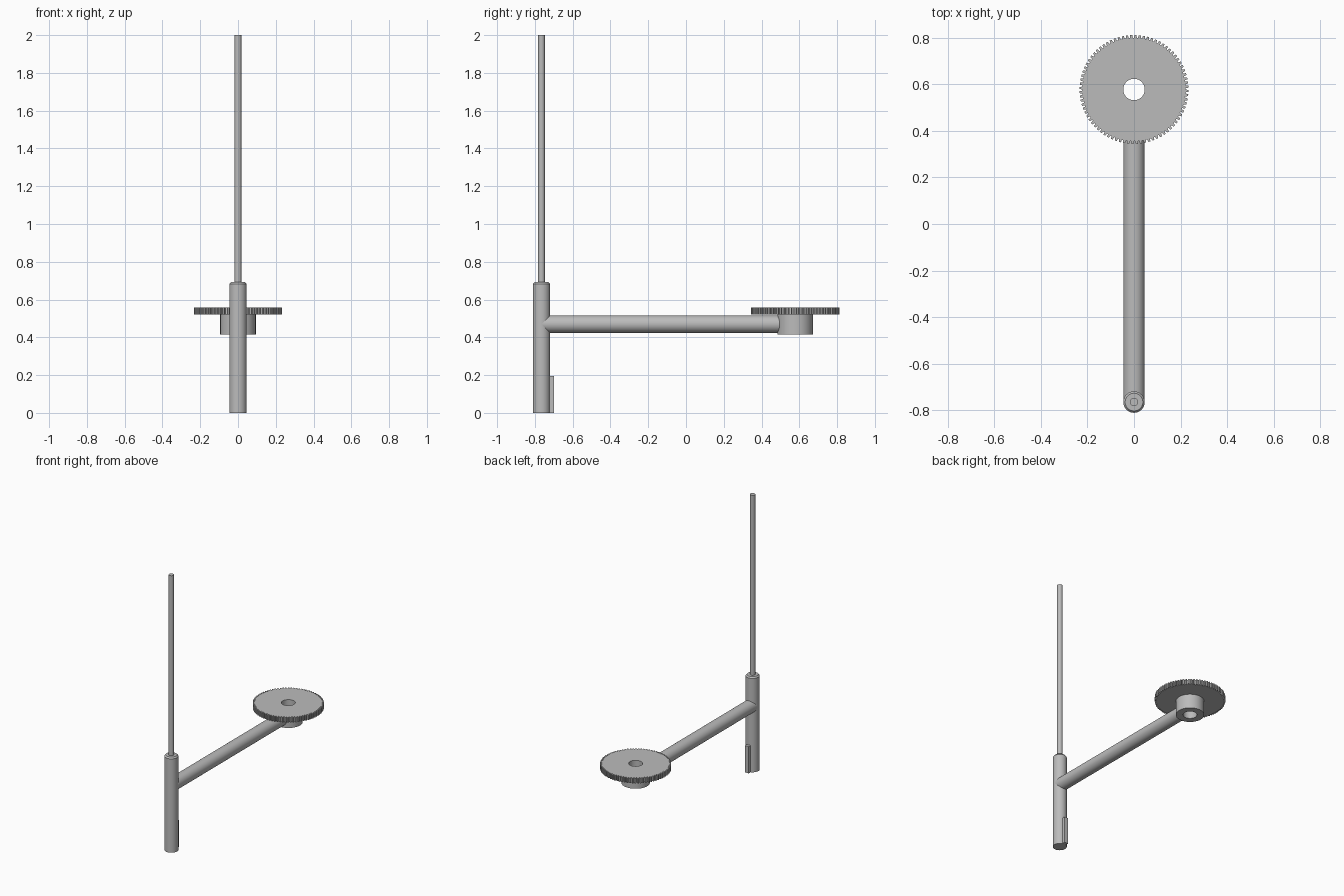
import bpy, bmesh
from math import sin, cos, pi, radians
from mathutils import Matrix

cube = bpy.data.objects.get("Cube")
if cube:
    bpy.data.objects.remove(cube)

grey = bpy.data.materials.new("plain grey")
grey.use_nodes = True
grey.diffuse_color = (0.5, 0.5, 0.5, 1)
grey.node_tree.nodes["Principled BSDF"].inputs["Base Color"].default_value = (0.5, 0.5, 0.5, 1)

POST_Y, GEAR_Y = -0.765, 0.578
TUBE_R, BORE_R, HUB_R = 0.046, 0.046, 0.094


def finish(name, bm, location):
    bmesh.ops.recalc_face_normals(bm, faces=bm.faces)
    mesh = bpy.data.meshes.new(name)
    bm.to_mesh(mesh)
    bm.free()
    mesh.materials.append(grey)
    obj = bpy.data.objects.new(name, mesh)
    bpy.context.collection.objects.link(obj)
    obj.location = location
    bpy.ops.object.select_all(action="DESELECT")
    obj.select_set(True)
    bpy.context.view_layer.objects.active = obj
    bpy.ops.object.shade_smooth_by_angle(angle=radians(25))
    return obj


def lathe(name, profile, location, closed=False, matrix=None, sides=64):
    """Revolve an (r, z) profile; a closed profile makes a ring, an open one gets end caps."""
    bm = bmesh.new()
    loops = [[bm.verts.new((r * cos(2 * pi * i / sides), r * sin(2 * pi * i / sides), z))
              for i in range(sides)] for r, z in profile]
    pairs = list(zip(loops, loops[1:]))
    if closed:
        pairs.append((loops[-1], loops[0]))
    else:
        bm.faces.new(loops[0])
        bm.faces.new(loops[-1])
    for a, b in pairs:
        for i in range(sides):
            j = (i + 1) % sides
            bm.faces.new((a[i], a[j], b[j], b[i]))
    if matrix:
        bm.transform(matrix)
    return finish(name, bm, location)


def gear(name, teeth, root, tip, bore, height, location):
    """Spur gear with tapered teeth and a through bore."""
    steps = ((0.0, root), (0.3, root), (0.42, tip), (0.88, tip))
    outline = [((t + f) * 2 * pi / teeth, r) for t in range(teeth) for f, r in steps]
    n = len(outline)
    bm = bmesh.new()
    rings = []
    for radius, z in ((None, 0), (None, height), (bore, height), (bore, 0)):
        rings.append([bm.verts.new(((radius or r) * cos(a), (radius or r) * sin(a), z))
                      for a, r in outline])
    for k in range(4):
        a, b = rings[k], rings[(k + 1) % 4]
        for i in range(n):
            j = (i + 1) % n
            bm.faces.new((a[i], a[j], b[j], b[i]))
    return finish(name, bm, location)


# Upright post with a slightly chamfered top, and the thin rod above it
lathe("post", [(TUBE_R, 0), (TUBE_R, 0.682), (0.038, 0.692)], (0, POST_Y, 0))
lathe("rod", [(0.018, 0.68), (0.018, 2.0)], (0, POST_Y, 0), sides=32)

# Horizontal arm from the post axis into the hub wall
lathe("arm", [(TUBE_R, 0), (TUBE_R, 0.52 - POST_Y)], (0, POST_Y, 0.47),
      matrix=Matrix.Rotation(-pi / 2, 4, "X"))

# Hollow hub and toothed wheel
lathe("hub", [(HUB_R, 0), (HUB_R, 0.105), (BORE_R, 0.105), (BORE_R, 0)],
      (0, GEAR_Y, 0.416), closed=True)
gear("gear_wheel", 80, 0.222, 0.234, BORE_R, 0.037, (0, GEAR_Y, 0.52))

# Key on the back of the post foot
bm = bmesh.new()
bmesh.ops.create_cube(bm, size=1, matrix=Matrix.Diagonal((0.03, 0.04, 0.195, 1)))
finish("key", bm, (0, POST_Y + 0.047, 0.0975))
